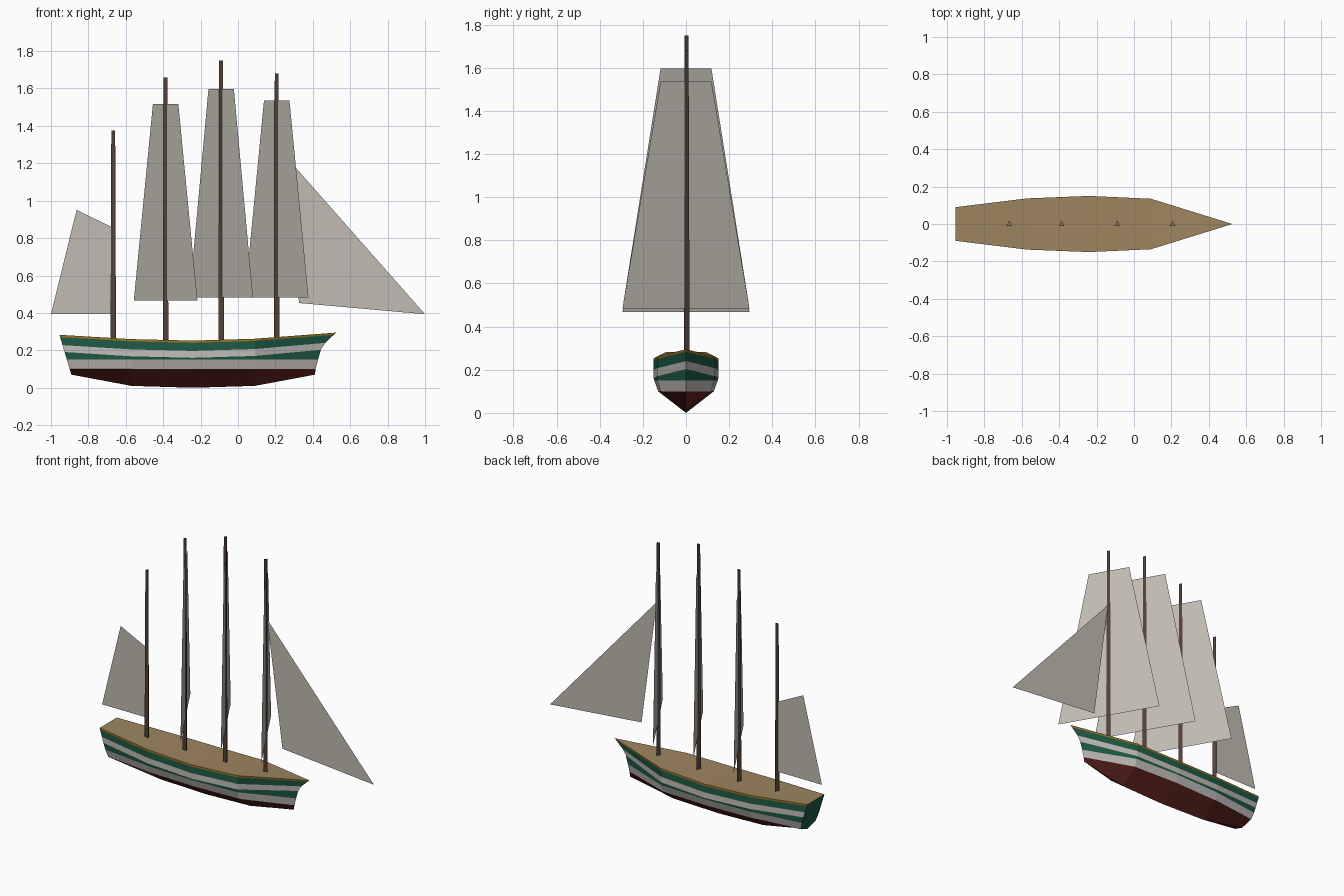
import bpy, bmesh, math

if "Cube" in bpy.data.objects:
    bpy.data.objects.remove(bpy.data.objects["Cube"])


def material(name, *srgb):
    m = bpy.data.materials.new(name)
    m.diffuse_color = [((c + 0.055) / 1.055) ** 2.4 for c in srgb] + [1]
    m.use_nodes = True
    m.node_tree.nodes["Principled BSDF"].inputs["Base Color"].default_value = m.diffuse_color
    return m


gold = material("gold", 0.62, 0.45, 0.14)
green = material("green", 0.12, 0.36, 0.27)
white = material("white", 0.76, 0.745, 0.73)
red = material("dark_red", 0.38, 0.14, 0.12)
tan = material("deck_tan", 0.618, 0.524, 0.376)
brown = material("mast_brown", 0.32, 0.25, 0.21)
cloth = material("sailcloth", 0.755, 0.735, 0.70)


def add_object(name, bm, *mats):
    mesh = bpy.data.meshes.new(name)
    bm.to_mesh(mesh)
    bm.free()
    for m in mats:
        mesh.materials.append(m)
    ob = bpy.data.objects.new(name, mesh)
    bpy.context.collection.objects.link(ob)
    return ob


# Hull: five stations lofted through horizontal paint bands
# station: half width, rail height, keel height
stations = [(0.09, 0.283, 0.07), (0.137, 0.260, 0.010), (0.15, 0.252, 0.0),
            (0.135, 0.262, 0.010), (0.0, 0.295, 0.07)]
station_x = [None, -0.57, -0.24, 0.09, None]
bow_x = [0.526, 0.512, 0.466, 0.443, 0.428, 0.415, 0.411]
fullness = [1, 1, 1, 1, 0.98, 0.86, 0]
bands = [0, 1, 2, 1, 2, 3]          # material of each band, rail to keel

bm = bmesh.new()
rings = []
for i, (half, top, keel) in enumerate(stations):
    levels = [top, top - 0.012, top - 0.055, top - 0.092, 0.15, 0.10, keel]
    side = []
    for k, z in enumerate(levels):
        x = station_x[i]
        if i == 0:
            x = -0.955 + (top - z) * 0.3      # raked stern
        elif i == 4:
            x = bow_x[k]                      # curved stem
        side.append((x, half * fullness[k], z))
    points = [(x, -y, z) for x, y, z in side] + side[-2::-1]
    rings.append([bm.verts.new(p) for p in points])

strip_mats = bands + bands[::-1]
for a, b in zip(rings, rings[1:]):
    for k, mat in enumerate(strip_mats):
        bm.faces.new((a[k], a[k + 1], b[k + 1], b[k])).material_index = mat
    bm.faces.new((a[0], b[0], b[-1], a[-1])).material_index = 4   # deck
bm.faces.new(rings[0]).material_index = 1                         # transom
bmesh.ops.remove_doubles(bm, verts=bm.verts[:], dist=0.0005)
bmesh.ops.recalc_face_normals(bm, faces=bm.faces[:])
add_object("hull", bm, gold, green, white, red, tan)


# Masts: tapered three-sided open tubes
def mast(name, x, top, base=0.25):
    bm = bmesh.new()
    low, high = [], []
    for i in range(3):
        a = math.radians(90 + 120 * i)
        low.append(bm.verts.new((x + 0.017 * math.cos(a), 0.017 * math.sin(a), base)))
        high.append(bm.verts.new((x + 0.012 * math.cos(a), 0.012 * math.sin(a), top)))
    for i in range(3):
        j = (i + 1) % 3
        bm.faces.new((low[i], low[j], high[j], high[i]))
    add_object(name, bm, brown)


# Sails: single flat sheets
def sail(name, points):
    bm = bmesh.new()
    bm.faces.new([bm.verts.new(p) for p in points])
    add_object(name, bm, cloth)


def square_sail(name, x, bottom, top):
    # braced 30 degrees round from square
    def corner(half, z):
        return (x + half * math.sin(math.radians(30)),
                -half * math.cos(math.radians(30)), z)
    sail(name, [corner(0.340, bottom), corner(-0.340, bottom),
                corner(-0.136, top), corner(0.136, top)])


mast("mizzen_mast", -0.667, 1.376)
mast("rear_main_mast", -0.387, 1.66)
mast("main_mast", -0.09, 1.75)
mast("fore_mast", 0.207, 1.68)

square_sail("rear_main_sail", -0.387, 0.467, 1.517)
square_sail("main_sail", -0.09, 0.483, 1.597)
square_sail("fore_sail", 0.207, 0.483, 1.537)

# Fore-and-aft sails on the centre line
sail("jib_sail", [(0.215, 0, 1.283), (0.327, 0, 0.453), (1.0, 0, 0.393)])
sail("spanker_sail", [(-1.0, 0, 0.393), (-0.667, 0, 0.393),
                      (-0.667, 0, 0.855), (-0.863, 0, 0.951)])
